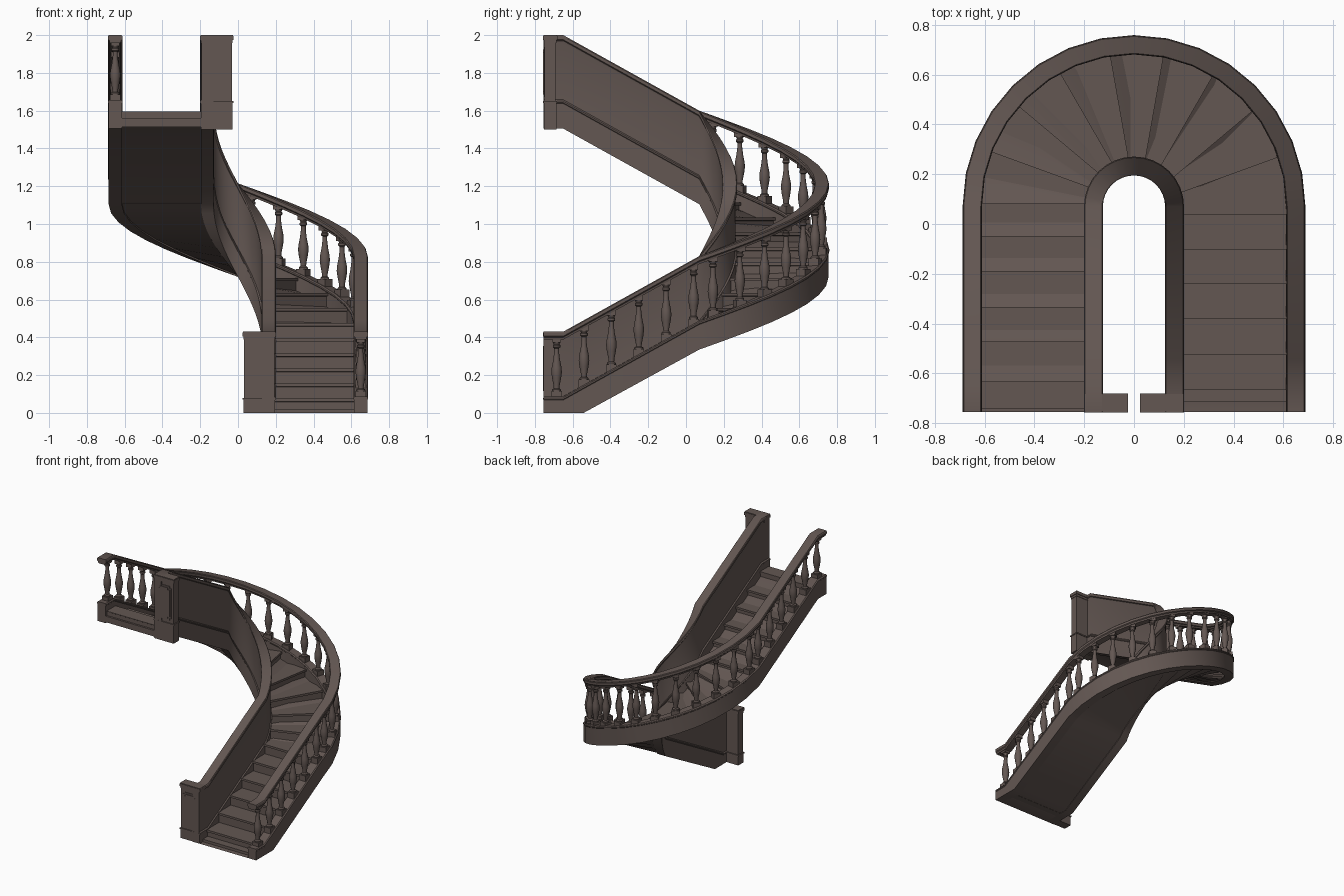
import bpy, bmesh
from math import pi, sin, cos
from mathutils import Vector, Matrix

if "Cube" in bpy.data.objects:
    bpy.data.objects.remove(bpy.data.objects["Cube"])

BEND_Y, SLOPE, RUN, END = 0.07, 0.5556, 0.72, 0.825

stone = bpy.data.materials.new("brown_stone")
stone.use_nodes = True
COLOUR = (0.125, 0.095, 0.085, 1)
stone.diffuse_color = COLOUR
stone.node_tree.nodes["Principled BSDF"].inputs["Base Color"].default_value = COLOUR


# Path: u < 0 lower flight, 0..pi the half turn, beyond pi the upper flight
def frame(u):
    a = min(max(u, 0), pi)
    n, t = Vector((cos(a), sin(a), 0)), Vector((-sin(a), cos(a), 0))
    return Vector((0, BEND_Y, 0)) + t * (u - a), n, t


def rail_z(u):
    a = min(max(u, 0), pi)
    straight = min(max(u - a, -RUN), RUN)
    return 0.83 + 0.77 * a / pi + SLOPE * straight


def point(u, r, z, forward=0):
    c, n, t = frame(u)
    p = c + n * r + t * forward
    return (p.x, p.y, max(z, 0))


def finish(name, bm, sharp=0.55):
    bmesh.ops.recalc_face_normals(bm, faces=bm.faces)
    for f in bm.faces:
        f.smooth = True
    for e in bm.edges:
        e.smooth = e.calc_face_angle(0) < sharp
    me = bpy.data.meshes.new(name)
    bm.to_mesh(me)
    bm.free()
    me.materials.append(stone)
    ob = bpy.data.objects.new(name, me)
    bpy.context.collection.objects.link(ob)
    return ob


def loft(bm, rings):
    loops = [[bm.verts.new(p) for p in ring] for ring in rings]
    for a, b in zip(loops, loops[1:]):
        for i in range(len(a)):
            j = (i + 1) % len(a)
            bm.faces.new((a[i], a[j], b[j], b[i]))
    bm.faces.new(loops[0])
    bm.faces.new(loops[-1])


def box(bm, x0, x1, y0, y1, z0, z1):
    loft(bm, [[(x0, y0, z), (x1, y0, z), (x1, y1, z), (x0, y1, z)] for z in (z0, z1)])


ARC = 16
STATIONS = [-END, -RUN, -0.612] + [pi * i / ARC for i in range(ARC + 1)] + [pi + RUN, pi + END]


# Sweep a symmetrical section, given as (half width, height below rail top)
def sweep(name, middle, half_section):
    section = [(middle + w, z) for w, z in half_section]
    section += [(middle - w, z) for w, z in reversed(half_section)]
    bm = bmesh.new()
    loft(bm, [[point(u, r, rail_z(u) + z) for r, z in section] for u in STATIONS])
    return finish(name, bm)


CAP = [(0.028, -0.042), (0.031, -0.03), (0.038, -0.024), (0.038, -0.006), (0.034, 0)]
FOOT = [(0.035, -0.495), (0.035, -0.362), (0.039, -0.358), (0.039, -0.35)]
sweep("outer_handrail", 0.65, CAP)
sweep("outer_curb", 0.65, FOOT + [(0.032, -0.343)])
sweep("inner_wall", 0.163, [(w * 0.95, z) for w, z in FOOT] + [(0.029, -0.342)] + CAP)
sweep("soffit", 0.405, [(0.22, -0.487), (0.22, -0.44)])

# Steps with overhanging nosings
fronts = [-0.725, -0.585, -0.44, -0.30, -0.16, -0.02]
fronts += [pi * i / 9 for i in range(1, 10)]
fronts += [pi + d for d in (0.13, 0.27, 0.415, 0.555, 0.715, 0.81)]
bm = bmesh.new()
for k, (u, v) in enumerate(zip(fronts, fronts[1:])):
    top = 0.075 + 0.08 * k
    rings = []
    for r in (0.188, 0.63):
        rings.append([point(u, r, top - 0.082), point(u, r, top - 0.018),
                      point(u, r, top - 0.016, -0.012), point(u, r, top, -0.012),
                      point(v, r, top, 0.002), point(v, r, top - 0.004, 0.002)])
    loft(bm, rings)
box(bm, 0.19, 0.62, -0.715, -0.6, 0, 0.02)
box(bm, -0.62, -0.19, -0.74, -0.64, 1.52, 1.59)
finish("steps", bm, 0.3)


# Newel posts closing the ends of the inner wall, with notched front panels
def notched(x, z, w, h, cut, y):
    pts = []
    for sx, sz, flip in ((1, 1, 0), (-1, 1, 1), (-1, -1, 0), (1, -1, 1)):
        corner = [(w, h - cut), (w - cut, h - cut), (w - cut, h)]
        for a, b in (corner[::-1] if flip else corner):
            pts.append((x + sx * a, y, z + sz * b))
    return pts


for name, side, top, bottom in (("lower_newel", 1, 0.43, 0), ("upper_newel", -1, 2.0, 1.5)):
    bm = bmesh.new()

    def tier(grow, z0, z1):
        xs = sorted((side * (0.033 - grow), side * (0.192 + grow)))
        box(bm, xs[0], xs[1], -0.748 - grow, -0.69 + grow, z0, z1)

    tier(0.004, bottom, top - 0.358)
    tier(0.008, top - 0.36, top - 0.35)
    tier(0, top - 0.35, top - 0.03)
    tier(0.004, top - 0.042, top - 0.026)
    tier(0.009, top - 0.026, top - 0.005)
    tier(0.006, top - 0.005, top)
    x, z = side * 0.1125, top - 0.195
    for w, h, y in ((0.062, 0.132, -0.753), (0.05, 0.12, -0.758)):
        loft(bm, [notched(x, z, w, h, 0.014, y), notched(x, z, w, h, 0.014, -0.745)])
    finish(name, bm, 0.3)

# Turned baluster with square blocks at both ends, shared by every position
H = 0.315
bm = bmesh.new()
box(bm, -0.028, 0.028, -0.028, 0.028, -0.025, 0.035)
box(bm, -0.023, 0.023, -0.023, 0.023, H - 0.022, H + 0.012)
turning = [(0.024, 0.033), (0.024, 0.043), (0.015, 0.05), (0.016, 0.065), (0.024, 0.105),
           (0.028, 0.135), (0.026, 0.16), (0.018, 0.2), (0.013, 0.24), (0.013, 0.262),
           (0.02, 0.268), (0.02, 0.278), (0.015, 0.283), (0.021, 0.295)]
SIDES = 12
loft(bm, [[(r * cos(2 * pi * i / SIDES), r * sin(2 * pi * i / SIDES), z) for i in range(SIDES)]
          for r, z in turning])
first = finish("baluster", bm, 0.7)
spots = [-0.03 - 0.145 * i for i in range(6)]
spots += [pi * (i + 0.5) / 14 for i in range(14)]
spots += [pi + 0.03 + 0.145 * i for i in range(6)]
for i, u in enumerate(spots):
    ob = first
    if i:
        ob = bpy.data.objects.new("baluster", first.data)
        bpy.context.collection.objects.link(ob)
    ob.matrix_world = (Matrix.Translation(point(u, 0.65, rail_z(u) - 0.35))
                       @ Matrix.Rotation(min(max(u, 0), pi), 4, "Z"))
